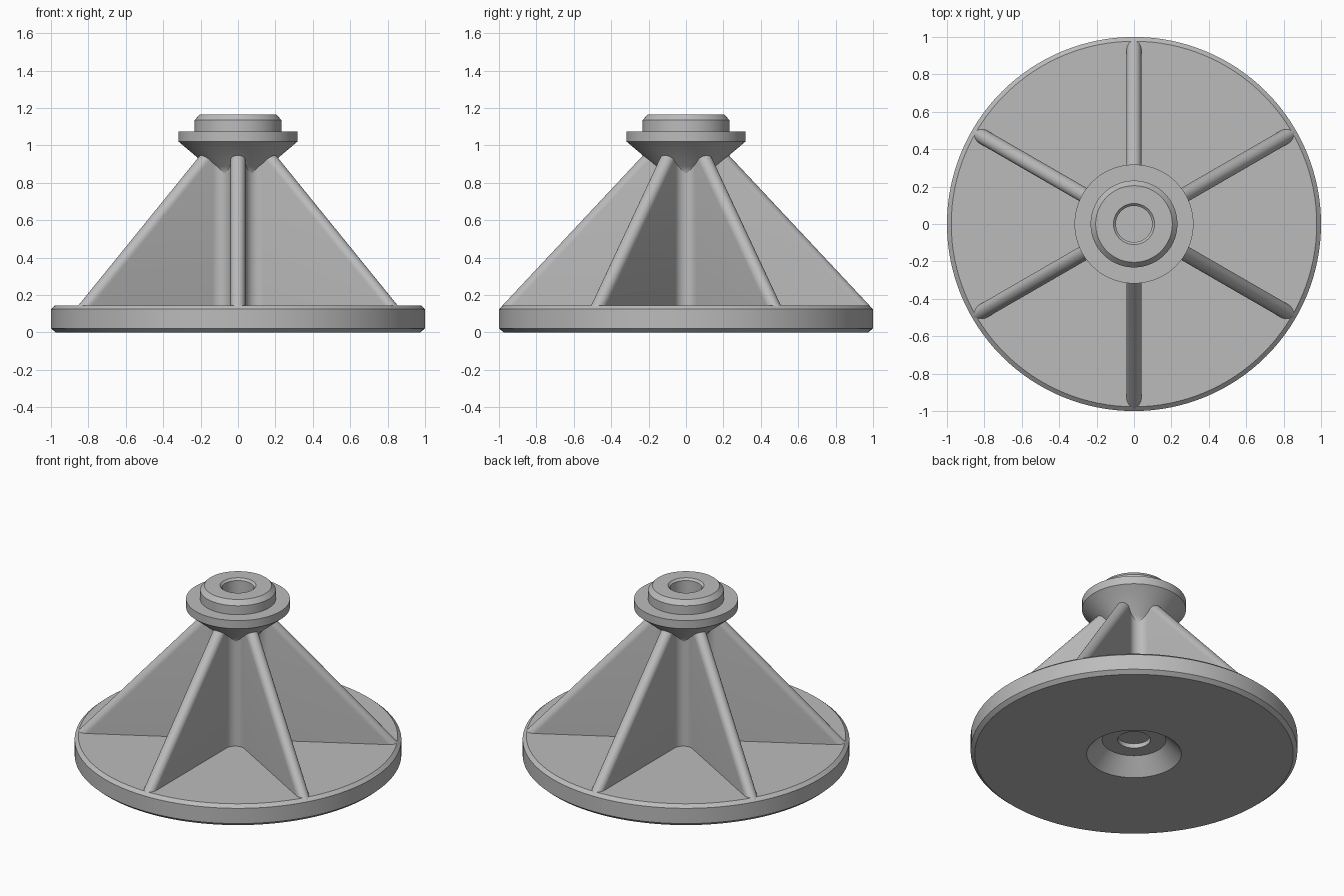
import bpy, bmesh, math
from mathutils import Matrix, Vector

cube = bpy.data.objects.get("Cube")
if cube:
    bpy.data.objects.remove(cube, do_unlink=True)

GREY = (0.5, 0.5, 0.5, 1.0)
metal = bpy.data.materials.new("plain grey metal")
metal.use_nodes = True
metal.diffuse_color = GREY
metal.node_tree.nodes["Principled BSDF"].inputs["Base Color"].default_value = GREY


def finish(name, bm):
    """Turn a bmesh into a smooth shaded object with crisp edges."""
    bmesh.ops.remove_doubles(bm, verts=bm.verts, dist=0.0001)
    bmesh.ops.recalc_face_normals(bm, faces=bm.faces)
    mesh = bpy.data.meshes.new(name)
    bm.to_mesh(mesh)
    bm.free()
    mesh.materials.append(metal)
    ob = bpy.data.objects.new(name, mesh)
    bpy.context.collection.objects.link(ob)
    bpy.ops.object.select_all(action='DESELECT')
    ob.select_set(True)
    bpy.context.view_layer.objects.active = ob
    bpy.ops.object.shade_smooth_by_angle(angle=math.radians(25))
    return ob


def prism(bm, ring_a, ring_b):
    """Join two matching rings of points into a closed solid."""
    a = [bm.verts.new(p) for p in ring_a]
    b = [bm.verts.new(p) for p in ring_b]
    bm.faces.new(a)
    bm.faces.new(b[::-1])
    for i in range(len(a)):
        j = (i + 1) % len(a)
        bm.faces.new((a[i], a[j], b[j], b[i]))


# Turned body: underside recess, base disc, column, flange, boss, top bore
profile = [
    (0, 0.46), (0.1, 0.4), (0.1, 0.1), (0.195, 0.1), (0.29, 0),
    (0.975, 0), (1, 0.022), (1, 0.125), (0.977, 0.145),
    (0.14, 0.145), (0.14, 0.84), (0.147, 0.866), (0.16, 0.887),
    (0.318, 1.02), (0.318, 1.075), (0.232, 1.075), (0.232, 1.135),
    (0.205, 1.165), (0.11, 1.165), (0.097, 1.152), (0.097, 0.8), (0, 0.74),
]
bm = bmesh.new()
verts = [bm.verts.new((r, 0, z)) for r, z in profile]
edges = [bm.edges.new(pair) for pair in zip(verts, verts[1:])]
bmesh.ops.spin(bm, geom=verts + edges, cent=(0, 0, 0), axis=(0, 0, 1),
               angle=math.tau, steps=128, use_duplicate=False)
finish("turned_body", bm)

# Column fillets: a concave arc between each pair of neighbouring ribs
HALF = 0.04
fillet = 0.063
centre = (HALF + fillet) / math.sin(math.radians(30))
outline = []
for k in range(6):
    turn = Matrix.Rotation(math.radians(60 * k), 3, 'Z')
    for i in range(17):
        a = math.radians(240 - 120 * i / 16)
        p = Vector((centre + fillet * math.cos(a), fillet * math.sin(a), 0))
        outline.append(turn @ p)
bm = bmesh.new()
prism(bm, [p + Vector((0, 0, 0.13)) for p in outline],
      [p + Vector((0, 0, 0.91)) for p in outline])
finish("column_fillets", bm)

# Six sloping ribs with fully rounded top edges
SLOPE = 1.068
stretch = math.sqrt(1 + SLOPE ** 2)


def rib_section(r, floor):
    top = 0.145 + (0.98 - r) * SLOPE
    ring = [(r, -HALF, floor)]
    for i in range(17):
        a = math.radians(-90 + 180 * i / 16)
        drop = HALF * (1 - math.cos(a)) * stretch
        ring.append((r, HALF * math.sin(a), top - drop))
    ring.append((r, HALF, floor))
    return [Vector(p) for p in ring]


for k in range(6):
    turn = Matrix.Rotation(math.radians(30 + 60 * k), 3, 'Z')
    bm = bmesh.new()
    prism(bm, [turn @ p for p in rib_section(0.13, 0.12)],
          [turn @ p for p in rib_section(0.99, 0.05)])
    finish(f"rib_{k + 1}", bm)
